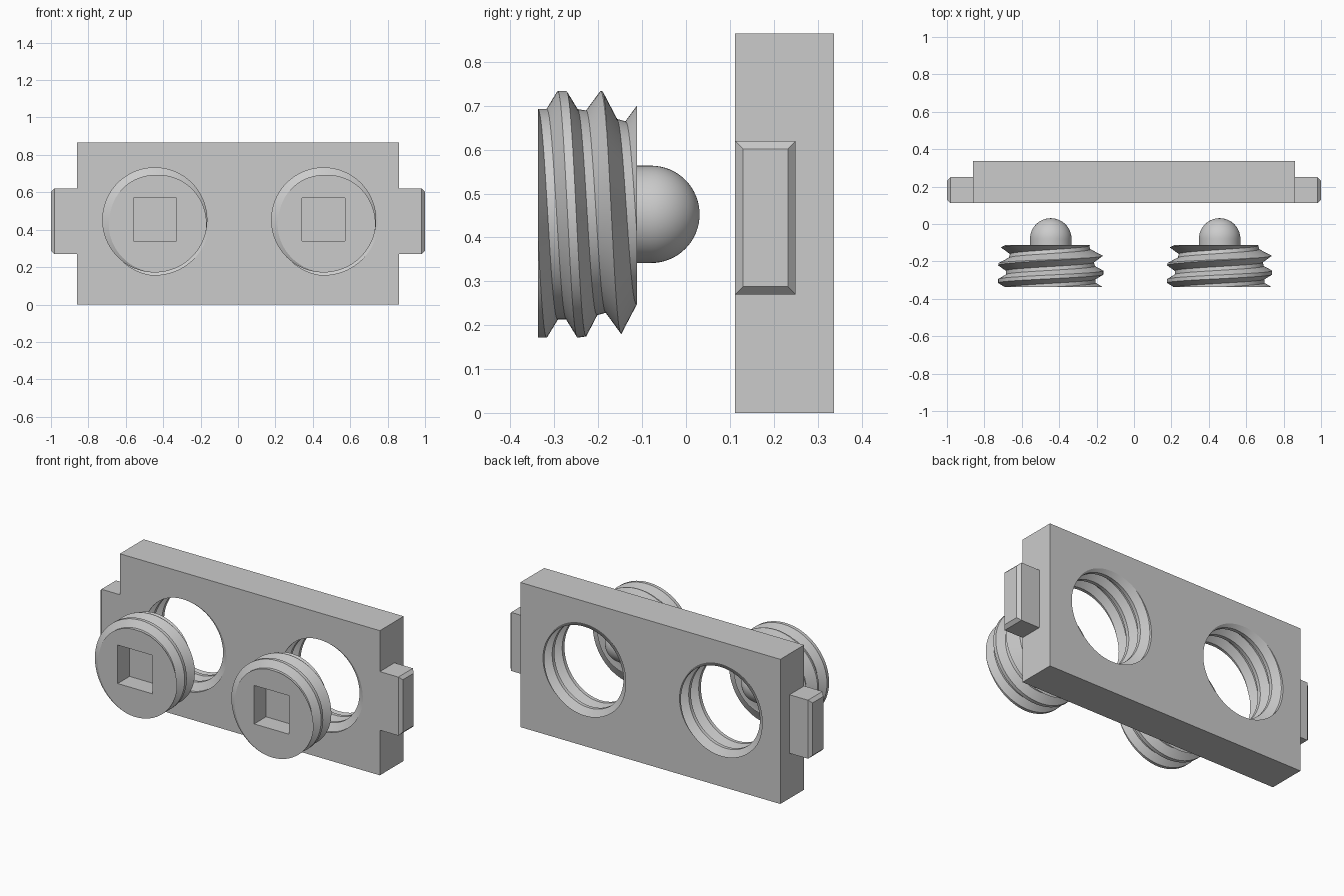
import bpy, bmesh, math
from mathutils import Vector

if "Cube" in bpy.data.objects:
    bpy.data.objects.remove(bpy.data.objects["Cube"], do_unlink=True)

grey = bpy.data.materials.new("light_grey")
grey.use_nodes = True
grey.diffuse_color = (0.6, 0.6, 0.6, 1)
grey.node_tree.nodes["Principled BSDF"].inputs["Base Color"].default_value = (0.6, 0.6, 0.6, 1)

FRONT, BACK = 0.112, 0.337       # plate faces along y
CENTRES = {"right": -0.445, "left": 0.458}
CZ = 0.4525
SEGMENTS = 96


def finish(bm, name):
    bmesh.ops.recalc_face_normals(bm, faces=bm.faces)
    mesh = bpy.data.meshes.new(name)
    bm.to_mesh(mesh)
    bm.free()
    mesh.materials.append(grey)
    ob = bpy.data.objects.new(name, mesh)
    bpy.context.collection.objects.link(ob)
    return ob


def box(name, lo, hi, chamfer_x=None):
    """Box between two corners; optionally chamfer the rim of one x end."""
    bm = bmesh.new()
    bmesh.ops.create_cube(bm, size=1)
    lo, hi = Vector(lo), Vector(hi)
    for v in bm.verts:
        v.co = Vector([(a + b) / 2 + c * (b - a) for a, b, c in zip(lo, hi, v.co)])
    if chamfer_x is not None:
        rim = [e for e in bm.edges if all(abs(v.co.x - chamfer_x) < 1e-4 for v in e.verts)]
        bmesh.ops.bevel(bm, geom=rim, offset=0.018, segments=1, affect='EDGES')
    return finish(bm, name)


def thread(name, cx, y0, y1, start, pitch, scale=1.0, taper=0.0):
    """Capped helical thread along y; start is the crest position at angle 0."""
    crest, root, apex, slope = 0.281 * scale, 0.24 * scale, 0.2975 * scale, 1.65

    def shift(y):
        return taper * max(0, (y + 0.24) / 0.128)

    def radius(y, yc):
        d = abs((y - yc + pitch / 2) % pitch - pitch / 2)
        return min(crest, max(root, apex - slope * d) - shift(y))

    bm = bmesh.new()
    turns = int((y1 - y0) / pitch) + 4
    base = start - math.floor((start - y0) / pitch) * pitch
    columns = []
    for i in range(SEGMENTS + 1):
        angle = math.tau * i / SEGMENTS
        column = []
        for k in range(-2, turns):
            yc = base + pitch * (k - i / SEGMENTS)
            w0 = max(0, (apex - shift(yc) - crest) / slope)
            w1 = (apex - root) / slope
            for d in (-w1, -w0, w0, w1):
                y = min(y1, max(y0, yc + d))
                r = radius(y, yc)
                column.append(bm.verts.new((cx + r * math.cos(angle), y, CZ + r * math.sin(angle))))
        columns.append(column)
    for a, b in zip(columns, columns[1:]):
        for j in range(len(a) - 1):
            bm.faces.new((a[j], a[j + 1], b[j + 1], b[j]))
    bmesh.ops.remove_doubles(bm, verts=bm.verts, dist=1e-5)
    bmesh.ops.holes_fill(bm, edges=[e for e in bm.edges if e.is_boundary], sides=0)
    return finish(bm, name)


def cut(ob, cutters):
    """Subtract the cutters, bake the result and remove them."""
    for c in cutters:
        m = ob.modifiers.new("cut", 'BOOLEAN')
        m.operation, m.solver, m.object = 'DIFFERENCE', 'EXACT', c
    deps = bpy.context.evaluated_depsgraph_get()
    mesh = bpy.data.meshes.new_from_object(ob.evaluated_get(deps))
    ob.modifiers.clear()
    ob.data = mesh
    for c in cutters:
        bpy.data.objects.remove(c, do_unlink=True)


def round_stem(name, cx):
    """Short cylinder ending in a hemisphere, revolved about y."""
    r, base, shoulder, steps = 0.111, -0.13, -0.08, 16
    profile = [(r, base)]
    profile += [(r * math.cos(t), shoulder + r * math.sin(t))
                for t in (math.pi / 2 * i / steps for i in range(steps + 1))]
    bm = bmesh.new()
    verts = [bm.verts.new((cx + x, y, CZ)) for x, y in profile]
    edges = [bm.edges.new(pair) for pair in zip(verts, verts[1:])]
    bmesh.ops.spin(bm, geom=verts + edges, cent=(cx, 0, CZ), axis=(0, 1, 0),
                   angle=math.tau, steps=48)
    bmesh.ops.remove_doubles(bm, verts=bm.verts, dist=1e-5)
    bmesh.ops.holes_fill(bm, edges=[e for e in bm.edges if e.is_boundary], sides=0)
    return finish(bm, name)


parts = []

# Plate with two threaded holes
plate = box("plate", (-0.86, FRONT, 0), (0.86, BACK, 0.865))
hole_pitch = 0.0945
cut(plate, [thread(side + "_hole_cutter", cx, FRONT - 0.02, BACK + 0.02,
                   FRONT + hole_pitch * 305 / 360, hole_pitch, scale=1.05)
            for side, cx in CENTRES.items()])
parts.append(plate)

# Chamfered end tabs
for side, s in (("left", 1), ("right", -1)):
    xs = sorted((s * 0.86, s * 1.0))
    parts.append(box(side + "_tab", (xs[0], FRONT, 0.27), (xs[1], 0.25, 0.62), chamfer_x=s * 1.0))

# Threaded plugs with square sockets and rounded stems
for side, cx in CENTRES.items():
    plug = thread(side + "_plug", cx, -BACK, -FRONT, -0.17, 0.09, taper=0.035)
    h = 0.115
    cut(plug, [box(side + "_socket_cutter", (cx - h, -BACK - 0.1, CZ + 0.003 - h),
                   (cx + h, -BACK + 0.112, CZ + 0.003 + h))])
    parts += [plug, round_stem(side + "_stem", cx)]

# Smooth curved surfaces, keep hard edges
bpy.ops.object.select_all(action='DESELECT')
for ob in parts:
    ob.select_set(True)
bpy.context.view_layer.objects.active = plate
bpy.ops.object.shade_smooth_by_angle(angle=math.radians(28))
